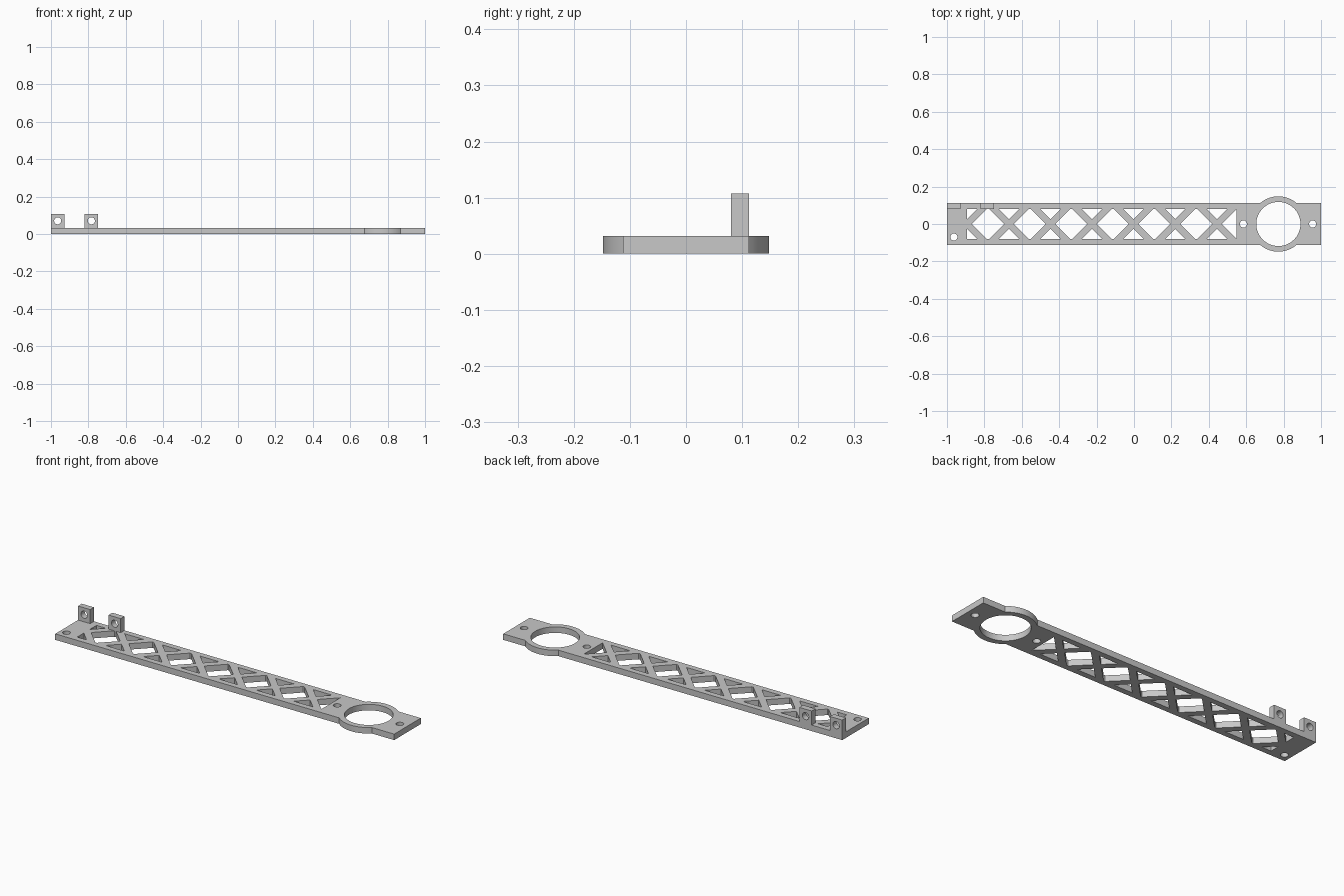
import bpy, bmesh, math
from mathutils import Matrix

cube = bpy.data.objects.get("Cube")
if cube:
    bpy.data.objects.remove(cube, do_unlink=True)

grey = bpy.data.materials.new("light_grey")
grey.use_nodes = True
colour = (0.58, 0.58, 0.58, 1)
grey.diffuse_color = colour
grey.node_tree.nodes["Principled BSDF"].inputs["Base Color"].default_value = colour


def arc(cx, cy, r, start=0.0, end=math.tau, n=32, closed=True):
    steps = n if closed else n - 1
    angles = [start + (end - start) * i / steps for i in range(n)]
    return [(cx + r * math.cos(a), cy + r * math.sin(a)) for a in angles]


def extrude_profile(name, loops, thickness, matrix):
    """Extrude an outline with holes; the first loop is the outline."""
    curve = bpy.data.curves.new(name + "_profile", 'CURVE')
    curve.dimensions = '2D'
    curve.fill_mode = 'BOTH'
    curve.extrude = thickness / 2
    for pts in loops:
        spline = curve.splines.new('POLY')
        spline.points.add(len(pts) - 1)
        for p, (x, y) in zip(spline.points, pts):
            p.co = (x, y, 0, 1)
        spline.use_cyclic_u = True
    helper = bpy.data.objects.new(name + "_profile", curve)
    bpy.context.collection.objects.link(helper)
    deps = bpy.context.evaluated_depsgraph_get()
    mesh = bpy.data.meshes.new_from_object(helper.evaluated_get(deps))
    bpy.data.objects.remove(helper, do_unlink=True)

    bm = bmesh.new()
    bm.from_mesh(mesh)
    bmesh.ops.remove_doubles(bm, verts=bm.verts, dist=1e-5)
    bmesh.ops.transform(bm, matrix=matrix, verts=bm.verts)
    bmesh.ops.recalc_face_normals(bm, faces=bm.faces)
    bm.to_mesh(mesh)
    bm.free()
    mesh.name = name
    mesh.materials.clear()
    mesh.materials.append(grey)
    obj = bpy.data.objects.new(name, mesh)
    bpy.context.collection.objects.link(obj)
    bpy.ops.object.select_all(action='DESELECT')
    obj.select_set(True)
    bpy.context.view_layer.objects.active = obj
    bpy.ops.object.shade_smooth_by_angle(angle=math.radians(30))
    return obj


# Main dimensions
HALF_W, THICK = 0.112, 0.032
RING_X, RING_OUT, RING_IN = 0.772, 0.148, 0.118
HOLE_R = 0.019

# Arm outline with the ring bulging out on both sides
a = math.asin(HALF_W / RING_OUT)
outline = [(-1, -HALF_W)]
outline += arc(RING_X, 0, RING_OUT, math.pi + a, math.tau - a, 24, False)
outline += [(1, -HALF_W), (1, HALF_W)]
outline += arc(RING_X, 0, RING_OUT, a, math.pi - a, 24, False)
outline += [(-1, HALF_W)]

# Ring opening and screw holes
loops = [outline, arc(RING_X, 0, RING_IN, n=64)]
for x, y in ((-0.963, -0.07), (0.585, 0), (0.955, 0)):
    loops.append(arc(x, y, HOLE_R))

# Cross-braced lattice: hexagons between crossings, triangles above and below
LEFT, RIGHT, PITCH = -0.892, 0.548, 0.2225
H, S = 0.0815, 0.0255   # half opening height, half strut width along x
for i in range(7):
    c = LEFT + i * PITCH
    start = c if i == 0 else c - H + S
    for side in (1, -1):
        tri = [(start, side * H), (c + H - S, side * H), (c, side * S)]
        loops.append(tri)
    if i < 6:
        e = c + PITCH
        loops.append([(c + S, 0), (c + S + H, H), (e - S - H, H),
                      (e - S, 0), (e - S - H, -H), (c + S + H, -H)])
    else:
        d = RIGHT - c - S
        loops.append([(c + S, 0), (RIGHT, d), (RIGHT, -d)])

extrude_profile("lattice_arm", loops, THICK, Matrix.Translation((0, 0, THICK / 2)))

# Upright hinge lugs on the back edge
TOP, LUG_W, LUG_T = 0.107, 0.072, 0.032
upright = Matrix.Translation((0, HALF_W - LUG_T / 2, 0)) @ Matrix.Rotation(math.pi / 2, 4, 'X')
for name, x in (("outer_lug", -1.0), ("inner_lug", -0.82)):
    square = [(x, THICK), (x + LUG_W, THICK), (x + LUG_W, TOP), (x, TOP)]
    hole = arc(x + LUG_W / 2, 0.07, HOLE_R)
    extrude_profile(name, [square, hole], LUG_T, upright)
